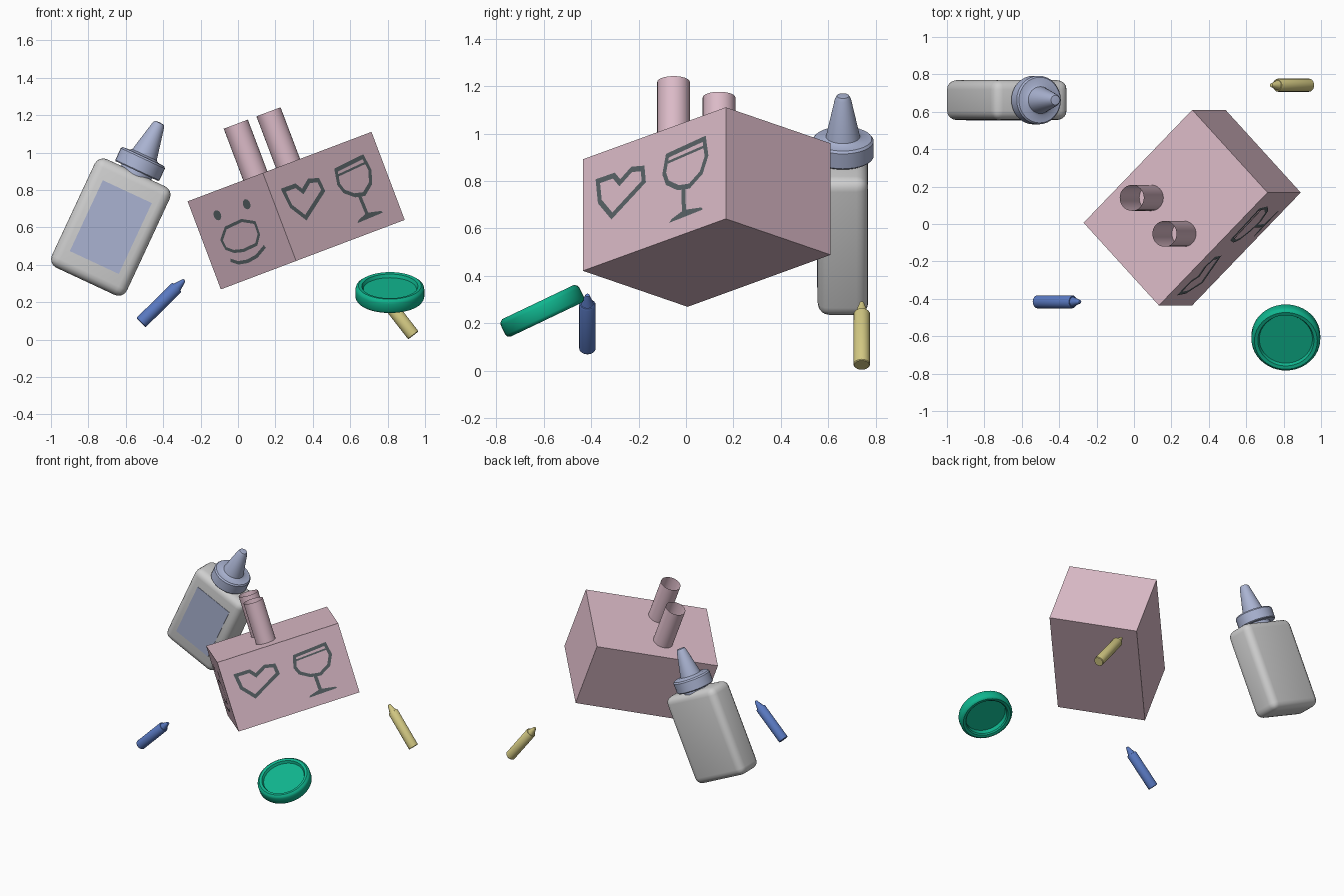
import bpy, bmesh, math
from mathutils import Matrix, Vector

if "Cube" in bpy.data.objects:
    bpy.data.objects.remove(bpy.data.objects["Cube"])


def material(name, rgb):
    m = bpy.data.materials.new(name)
    m.diffuse_color = (*rgb, 1)
    m.use_nodes = True
    m.node_tree.nodes["Principled BSDF"].inputs["Base Color"].default_value = m.diffuse_color
    return m


PINK = material("pink_card", (0.72, 0.50, 0.58))
INK = material("dark_ink", (0.10, 0.125, 0.135))
WHITE = material("bottle_white", (0.62, 0.62, 0.62))
PALE_BLUE = material("pale_blue", (0.40, 0.45, 0.64))
GREEN = material("lid_green", (0.005, 0.46, 0.27))
BLUE = material("crayon_blue", (0.10, 0.19, 0.53))
YELLOW = material("crayon_yellow", (0.66, 0.59, 0.23))


def finish(name, bm, mat, matrix, recalc=True):
    if recalc:
        bmesh.ops.recalc_face_normals(bm, faces=bm.faces)
    me = bpy.data.meshes.new(name)
    bm.to_mesh(me)
    bm.free()
    me.materials.append(mat)
    ob = bpy.data.objects.new(name, me)
    ob.matrix_world = matrix
    bpy.context.collection.objects.link(ob)
    return ob


def block(name, size, mat, matrix, bevel=0):
    bm = bmesh.new()
    bmesh.ops.create_cube(bm, size=1, matrix=Matrix.Diagonal((*size, 1)))
    if bevel:
        bmesh.ops.bevel(bm, geom=bm.edges[:], offset=bevel, segments=4,
                        profile=0.5, affect='EDGES')
    return finish(name, bm, mat, matrix)


def lathe(name, profile, mat, matrix, steps=32):
    """Spin a (radius, height) profile around local z."""
    bm = bmesh.new()
    verts = [bm.verts.new((r, 0, z)) for r, z in profile]
    edges = [bm.edges.new(p) for p in zip(verts, verts[1:])]
    bmesh.ops.spin(bm, geom=verts + edges, cent=(0, 0, 0), axis=(0, 0, 1),
                   angle=math.tau, steps=steps, use_merge=True)
    bmesh.ops.remove_doubles(bm, verts=bm.verts, dist=1e-5)
    return finish(name, bm, mat, matrix)


def stroke(name, pts, place, matrix, width=0.024, closed=True):
    """Flat mitred ribbon following 2D points on a box face."""
    pts = [Vector(p) for p in pts]
    n = len(pts)
    bm = bmesh.new()
    rails = []
    for i, p in enumerate(pts):
        before = pts[i - 1] if closed or i else p
        after = pts[(i + 1) % n] if closed or i < n - 1 else p
        d0, d1 = (p - before), (after - p)
        d0 = d0.normalized() if d0.length else d1.normalized()
        d1 = d1.normalized() if d1.length else d0
        t = (d0 + d1).normalized()
        side = Vector((-t.y, t.x))
        k = width / 2 / max(0.5, t.dot(d1))
        rails.append([bm.verts.new(place(*(p + side * s * k))) for s in (-1, 1)])
    for i in range(n if closed else n - 1):
        (r0, l0), (r1, l1) = rails[i], rails[(i + 1) % n]
        bm.faces.new((r0, r1, l1, l0))
    return finish(name, bm, INK, matrix, recalc=False)


def patch(name, pts, place, matrix):
    bm = bmesh.new()
    bm.faces.new([bm.verts.new(place(*p)) for p in pts])
    return finish(name, bm, INK, matrix, recalc=False)


# Tilted box
W, L, H = 0.617, 0.866, 0.503
box = (Matrix.Translation((0.311, 0.0875, 0.69))
       @ Matrix.Rotation(math.radians(-20.7), 4, 'Y')
       @ Matrix.Rotation(math.radians(-45.8), 4, 'Z'))
block("box", (W, L, H), PINK, box)

# Open paper tube ears
for side, label in ((-1, "left"), (1, "right")):
    lathe(label + "_ear_tube", [(0.069, -0.005), (0.069, 0.295)], PINK,
          box @ Matrix.Translation((side * 0.134, -0.063, H / 2)))


# Drawing planes on the two front faces of the box
def on_face(a, w):
    return (a - W / 2, -L / 2 - 0.003, w - H / 2)


def on_side(b, w):
    return (W / 2 + 0.003, b - L / 2 + 0.02, w - H / 2)


# Face drawing: eyes, muzzle, smile
for cx, label in ((0.179, "left"), (0.419, "right")):
    ring = [(cx + 0.028 * math.cos(i * math.tau / 14), 0.377 + 0.028 * math.sin(i * math.tau / 14))
            for i in range(14)]
    patch(label + "_eye", ring, on_face, box)
stroke("muzzle", [(0.142, 0.245), (0.15, 0.195), (0.20, 0.165), (0.27, 0.152), (0.38, 0.158),
                  (0.425, 0.204), (0.428, 0.27), (0.34, 0.305), (0.205, 0.298)],
       on_face, box, 0.017)
stroke("smile", [(0.15, 0.128), (0.20, 0.10), (0.27, 0.09), (0.35, 0.098), (0.435, 0.132)],
       on_face, box, 0.019, closed=False)

# Side drawing: heart and stemmed glass
stroke("heart", [(0.159, 0.198), (0.352, 0.301), (0.345, 0.362), (0.279, 0.376), (0.207, 0.335),
                 (0.171, 0.377), (0.074, 0.378), (0.086, 0.283)], on_side, box, 0.024)
stroke("glass_bowl", [(0.495, 0.379), (0.476, 0.303), (0.495, 0.257), (0.56, 0.217),
                      (0.628, 0.206), (0.70, 0.247), (0.732, 0.314), (0.718, 0.395)],
       on_side, box, 0.022)
stroke("glass_rim", [(0.495, 0.348), (0.718, 0.36)], on_side, box, 0.012, closed=False)
stroke("glass_stem", [(0.591, 0.21), (0.596, 0.09)], on_side, box, 0.024, closed=False)
patch("glass_foot", [(0.505, 0.073), (0.71, 0.078), (0.70, 0.09), (0.61, 0.105),
                     (0.58, 0.103), (0.52, 0.086)], on_side, box)

# Glue bottle
bottle = (Matrix.Translation((-0.68, 0.6625, 0.602))
          @ Matrix.Rotation(math.radians(25), 4, 'Y'))
block("bottle_body", (0.443, 0.213, 0.64), WHITE, bottle, bevel=0.05)
block("bottle_label", (0.289, 0.006, 0.418), PALE_BLUE,
      bottle @ Matrix.Translation((0, -0.1065, 0)))
lathe("bottle_neck", [(0.09, 0.30), (0.09, 0.34)], PALE_BLUE, bottle)
lathe("bottle_cap", [(0, 0.33), (0.125, 0.33), (0.13, 0.336), (0.13, 0.405), (0.122, 0.415),
                     (0.085, 0.418), (0.072, 0.426), (0.034, 0.60), (0.026, 0.615), (0, 0.618)],
      PALE_BLUE, bottle)

# Round lid, shallow dish above and hollow below
lid = (Matrix.Translation((0.812, -0.607, 0.252))
       @ Matrix.Rotation(math.radians(25.5), 4, 'X'))
lathe("lid", [(0, 0.02), (0.142, 0.02), (0.15, 0.038), (0.168, 0.041), (0.18, 0.032),
              (0.184, 0.02), (0.184, -0.025), (0.178, -0.036), (0.168, -0.041),
              (0.15, -0.038), (0.142, -0.03), (0.142, 0.005), (0, 0.005)], GREEN, lid, 48)


# Crayons, placed from tail to tip
def crayon(name, mat, tail, tip):
    tail, tip = Vector(tail), Vector(tip)
    axis = tip - tail
    n = axis.length
    m = Matrix.Translation(tail) @ axis.to_track_quat('Z', 'Y').to_matrix().to_4x4()
    lathe(name, [(0, 0), (0.032, 0), (0.035, 0.004), (0.035, n - 0.062), (0.031, n - 0.056),
                 (0.026, n - 0.056), (0.009, n - 0.003), (0, n)], mat, m, 20)


crayon("blue_crayon", BLUE, (-0.519, -0.416, 0.091), (-0.286, -0.416, 0.32))
crayon("yellow_crayon", YELLOW, (0.938, 0.742, 0.023), (0.732, 0.742, 0.288))

# Smooth the round parts, keep hard edges
for ob in bpy.context.scene.objects:
    ob.select_set(True)
    bpy.context.view_layer.objects.active = ob
bpy.ops.object.shade_smooth_by_angle(angle=math.radians(35))
